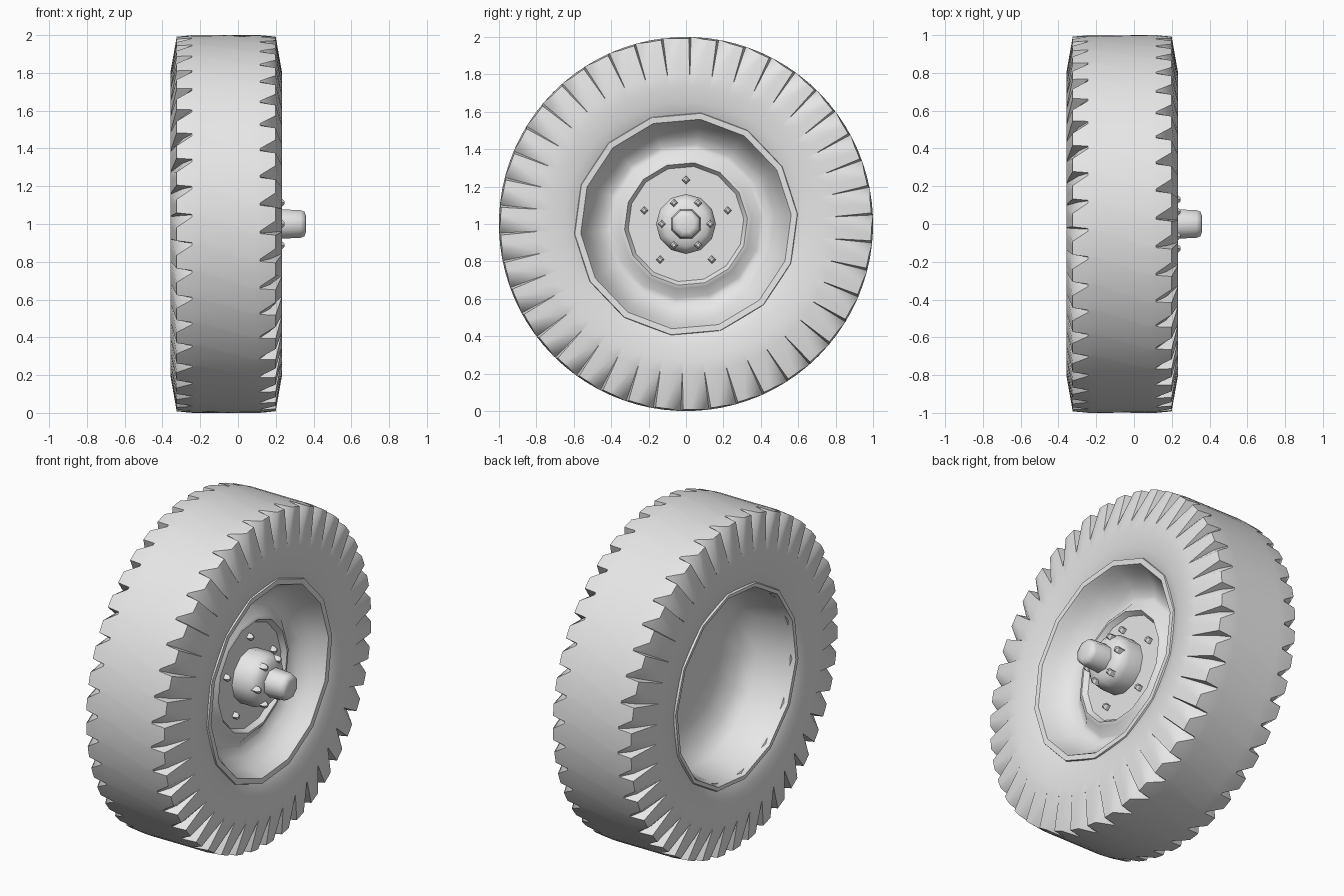
import bpy, math

cube = bpy.data.objects.get("Cube")
if cube:
    bpy.data.objects.remove(cube)

grey = bpy.data.materials.new("light grey")
grey.use_nodes = True
grey.diffuse_color = (0.8, 0.8, 0.8, 1)
grey.node_tree.nodes["Principled BSDF"].inputs["Base Color"].default_value = (0.8, 0.8, 0.8, 1)

MID = -0.0625    # centre plane of the tyre
TAU = math.tau


def finish(name, rings, closed=False, angle=40):
    """Skin a list of equal rings of points lying around the x axis."""
    n = len(rings[0])
    verts = [p for ring in rings for p in ring]
    faces = []
    for i in range(len(rings) if closed else len(rings) - 1):
        a, b = i * n, (i + 1) % len(rings) * n
        for k in range(n):
            m = (k + 1) % n
            faces.append((a + k, a + m, b + m, b + k))
    if not closed:
        faces.append(tuple(reversed(range(n))))
        faces.append(tuple(range(len(verts) - n, len(verts))))
    mesh = bpy.data.meshes.new(name)
    mesh.from_pydata(verts, [], faces)
    mesh.materials.append(grey)
    obj = bpy.data.objects.new(name, mesh)
    bpy.context.collection.objects.link(obj)
    bpy.ops.object.select_all(action='DESELECT')
    obj.select_set(True)
    bpy.context.view_layer.objects.active = obj
    bpy.ops.object.mode_set(mode='EDIT')
    bpy.ops.mesh.select_all(action='SELECT')
    bpy.ops.mesh.normals_make_consistent(inside=False)
    bpy.ops.object.mode_set(mode='OBJECT')
    bpy.ops.object.shade_smooth_by_angle(angle=math.radians(angle))


def point(x, r, a, y=0, z=1):
    return (x, y + r * math.sin(a), z + r * math.cos(a))


def lathe(name, profile, sides, phase=0.0, y=0, z=1, angle=40):
    rings = [[point(x, r, TAU * (k + phase) / sides, y, z) for k in range(sides)]
             for x, r in profile]
    finish(name, rings, angle=angle)


# Tyre: V notches bite into both shoulders, each with a steep and a sloping wall.
# Each step is (place at the shoulder, place at the notch tip, depth).
TEETH = 42
STEPS = [(0.10, 0.16, 0), (0.18, 0.18, 1), (0.62, 0.25, 0), (0.85, 0.70, 0)]


def tyre_ring(side, half, r, shoulder=False):
    ring = []
    for t in range(TEETH):
        for wide, tip, depth in STEPS:
            a = side * TAU * (t + (wide if shoulder else tip)) / TEETH
            cut = depth if shoulder else 0
            ring.append(point(MID + side * (half - 0.03 * cut), r - 0.05 * cut, a))
    return ring if side == 1 else ring[::-1]    # notches run opposite ways


tyre_rings = []
for side in (1, -1):
    half_rings = [tyre_ring(side, 0.25, 0.555),
                  tyre_ring(side, 0.267, 0.58),
                  tyre_ring(side, 0.284, 0.65),
                  tyre_ring(side, 0.296, 0.73),
                  tyre_ring(side, 0.296, 0.80),
                  tyre_ring(side, 0.262, 0.992, shoulder=True),
                  tyre_ring(side, 0.18, 1.0),
                  tyre_ring(side, 0.14, 1.0)]
    tyre_rings += half_rings if side == 1 else half_rings[::-1]
finish("tyre", tyre_rings, closed=True, angle=40)

# Rim: flat disc, raised ring, groove, flared dish and lip, then the bowl behind
lathe("rim", [(0.072, 0.10), (0.072, 0.31), (0.10, 0.33), (0.095, 0.35),
              (0.05, 0.40), (0.05, 0.43), (0.08, 0.48), (0.14, 0.53),
              (0.195, 0.555), (0.214, 0.565), (0.216, 0.597), (0.19, 0.605),
              (0.15, 0.56), (-0.28, 0.565), (-0.325, 0.60),
              (-0.342, 0.592), (-0.34, 0.57), (-0.27, 0.55), (-0.12, 0.52),
              (-0.05, 0.45), (-0.01, 0.32), (0.0, 0.10)], 14, phase=0.3, angle=55)

# Hub and axle cap
lathe("hub", [(0.06, 0.16), (0.16, 0.16), (0.20, 0.148), (0.225, 0.12), (0.233, 0.07)],
      12, angle=60)
lathe("axle_cap", [(0.21, 0.085), (0.33, 0.079), (0.352, 0.07), (0.36, 0.045)],
      8, phase=0.5, angle=60)


# Bolts on the disc and on the hub
def bolt_circle(name, count, radius, x, phase):
    for i in range(count):
        _, y, z = point(0, radius, TAU * (i + phase) / count)
        lathe(f"{name}_{i + 1}", [(x - 0.02, 0.022), (x + 0.02, 0.022), (x + 0.033, 0.01)],
              4, y=y, z=z, angle=30)


bolt_circle("disc_bolt", 5, 0.235, 0.072, 0)
bolt_circle("hub_bolt", 6, 0.13, 0.212, 0.5)
